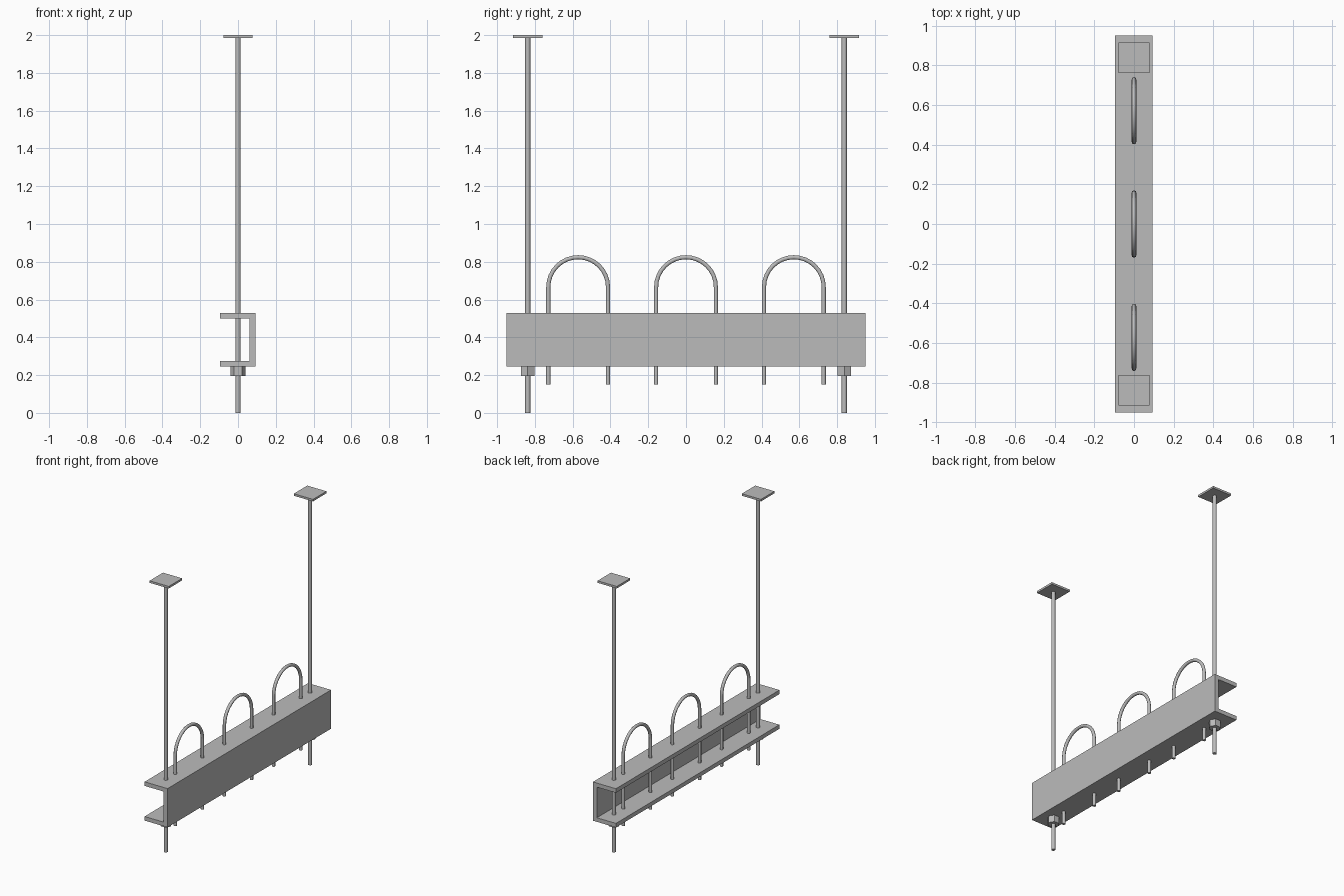
import bpy
import math

cube = bpy.data.objects.get("Cube")
if cube:
    bpy.data.objects.remove(cube, do_unlink=True)

steel = bpy.data.materials.new("grey steel")
steel.use_nodes = True
GREY = (0.5, 0.5, 0.5, 1)
steel.diffuse_color = GREY
steel.node_tree.nodes["Principled BSDF"].inputs["Base Color"].default_value = GREY


def box(name, size, loc):
    bpy.ops.mesh.primitive_cube_add(size=1, location=loc)
    ob = bpy.context.object
    ob.name = name
    ob.scale = size
    bpy.ops.object.transform_apply(location=False, rotation=False, scale=True)
    ob.data.materials.append(steel)


def cylinder(name, sides, radius, z0, z1, y, turn=0, smooth=True):
    bpy.ops.mesh.primitive_cylinder_add(vertices=sides, radius=radius, depth=z1 - z0,
                                        location=(0, y, (z0 + z1) / 2), rotation=(0, 0, turn))
    ob = bpy.context.object
    ob.name = name
    ob.data.materials.append(steel)
    if smooth:
        bpy.ops.object.shade_smooth_by_angle(angle=math.radians(50))


# C-channel beam, open towards -x
profile = [(-0.095, 0.245), (0.092, 0.245), (0.092, 0.53), (-0.095, 0.53),
           (-0.095, 0.5), (0.06, 0.5), (0.06, 0.275), (-0.095, 0.275)]
n = len(profile)
verts = [(x, y, z) for y in (-0.95, 0.95) for x, z in profile]
faces = [(i, i + n, (i + 1) % n + n, (i + 1) % n) for i in range(n)]
faces += [tuple(range(n)), tuple(reversed(range(n, 2 * n)))]
mesh = bpy.data.meshes.new("channel_beam")
mesh.from_pydata(verts, [], faces)
mesh.materials.append(steel)
bpy.context.collection.objects.link(bpy.data.objects.new("channel_beam", mesh))

# Hanger rods with ceiling plates and hex nuts
for side, y in (("front", -0.838), ("back", 0.838)):
    cylinder(side + "_hanger_rod", 12, 0.014, 0, 1.99, y)
    box(side + "_ceiling_plate", (0.156, 0.156, 0.015), (0, y, 1.9925))
    cylinder(side + "_hex_nut", 6, 0.041, 0.195, 0.245, y, math.radians(30), False)

# U-bolts through both flanges
R, TOP, FOOT = 0.158, 0.666, 0.15
for name, y in (("front", -0.571), ("middle", 0), ("back", 0.571)):
    arc = [math.pi * i / 16 for i in range(17)]
    path = [(y + R, FOOT)] + [(y + R * math.cos(a), TOP + R * math.sin(a)) for a in arc]
    path.append((y - R, FOOT))
    curve = bpy.data.curves.new(name + "_u_bolt", "CURVE")
    curve.dimensions = "3D"
    curve.bevel_depth = 0.0115
    curve.bevel_resolution = 3
    curve.use_fill_caps = True
    spline = curve.splines.new("POLY")
    spline.points.add(len(path) - 1)
    for p, (py, pz) in zip(spline.points, path):
        p.co = (0, py, pz, 1)
    ob = bpy.data.objects.new(name + "_u_bolt", curve)
    bpy.context.collection.objects.link(ob)
    bpy.context.view_layer.objects.active = ob
    bpy.ops.object.select_all(action="DESELECT")
    ob.select_set(True)
    bpy.ops.object.convert(target="MESH")
    ob = bpy.context.object
    ob.data.materials.clear()
    ob.data.materials.append(steel)
    bpy.ops.object.shade_smooth_by_angle(angle=math.radians(50))
